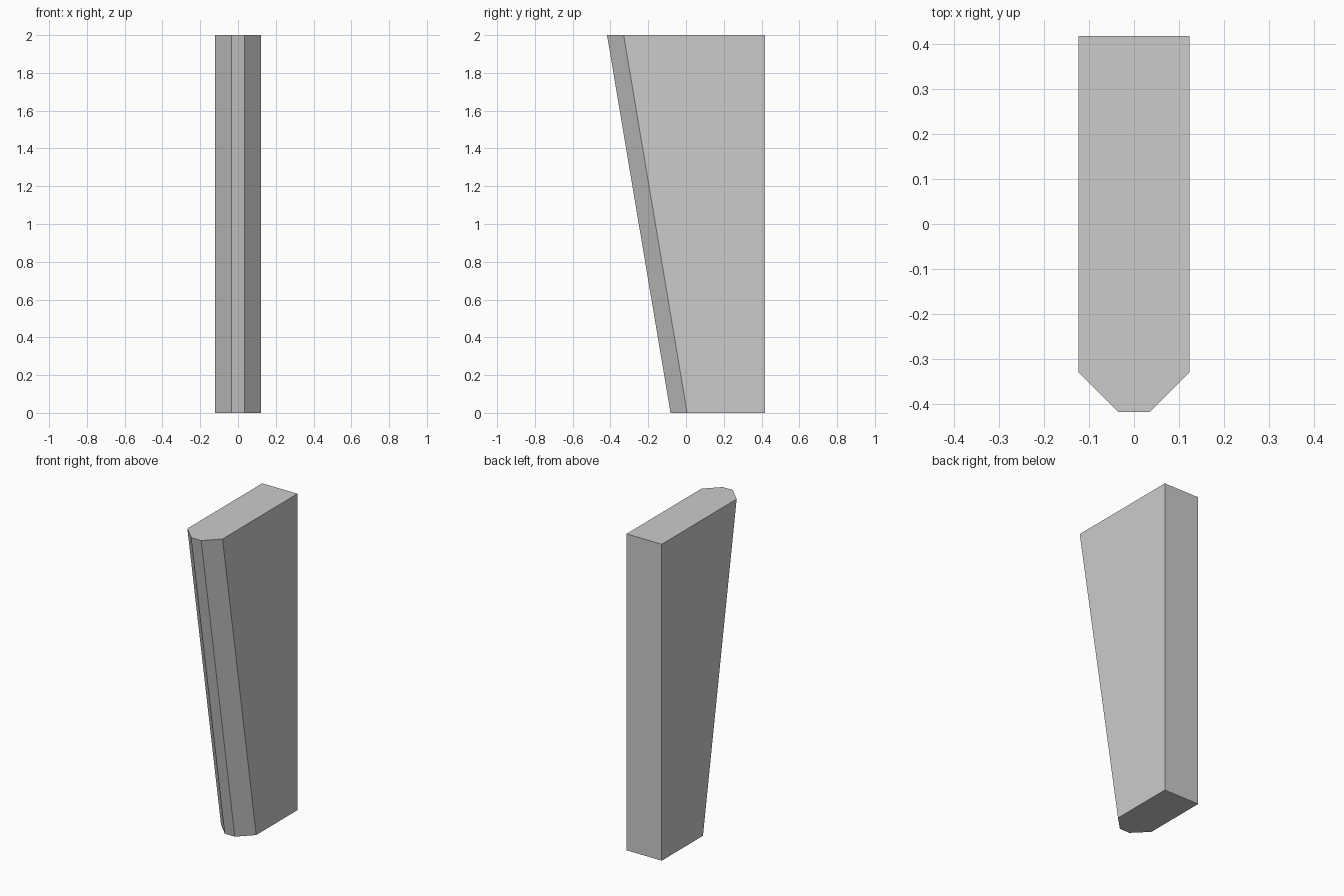
import bpy, bmesh

if "Cube" in bpy.data.objects:
    bpy.data.objects.remove(bpy.data.objects["Cube"])

HALF_W, FLAT, BACK, HEIGHT = 0.123, 0.035, 0.418, 2.0
CHAMFER = HALF_W - FLAT


def section(bm, front, z):
    """Horizontal outline with two chamfered front corners."""
    right = [(FLAT, front), (HALF_W, front + CHAMFER), (HALF_W, BACK)]
    left = [(-x, y) for x, y in reversed(right)]
    return [bm.verts.new((x, y, z)) for x, y in right + left]


# Tapered pillar: front edge leans forward towards the top
bm = bmesh.new()
bottom = section(bm, -0.082, 0)
top = section(bm, -0.418, HEIGHT)
bm.faces.new(bottom[::-1])
bm.faces.new(top)
n = len(top)
for i in range(n):
    j = (i + 1) % n
    bm.faces.new((bottom[i], bottom[j], top[j], top[i]))
bmesh.ops.recalc_face_normals(bm, faces=bm.faces)

mesh = bpy.data.meshes.new("tapered_pillar")
bm.to_mesh(mesh)
bm.free()
bpy.context.collection.objects.link(bpy.data.objects.new("tapered_pillar", mesh))
